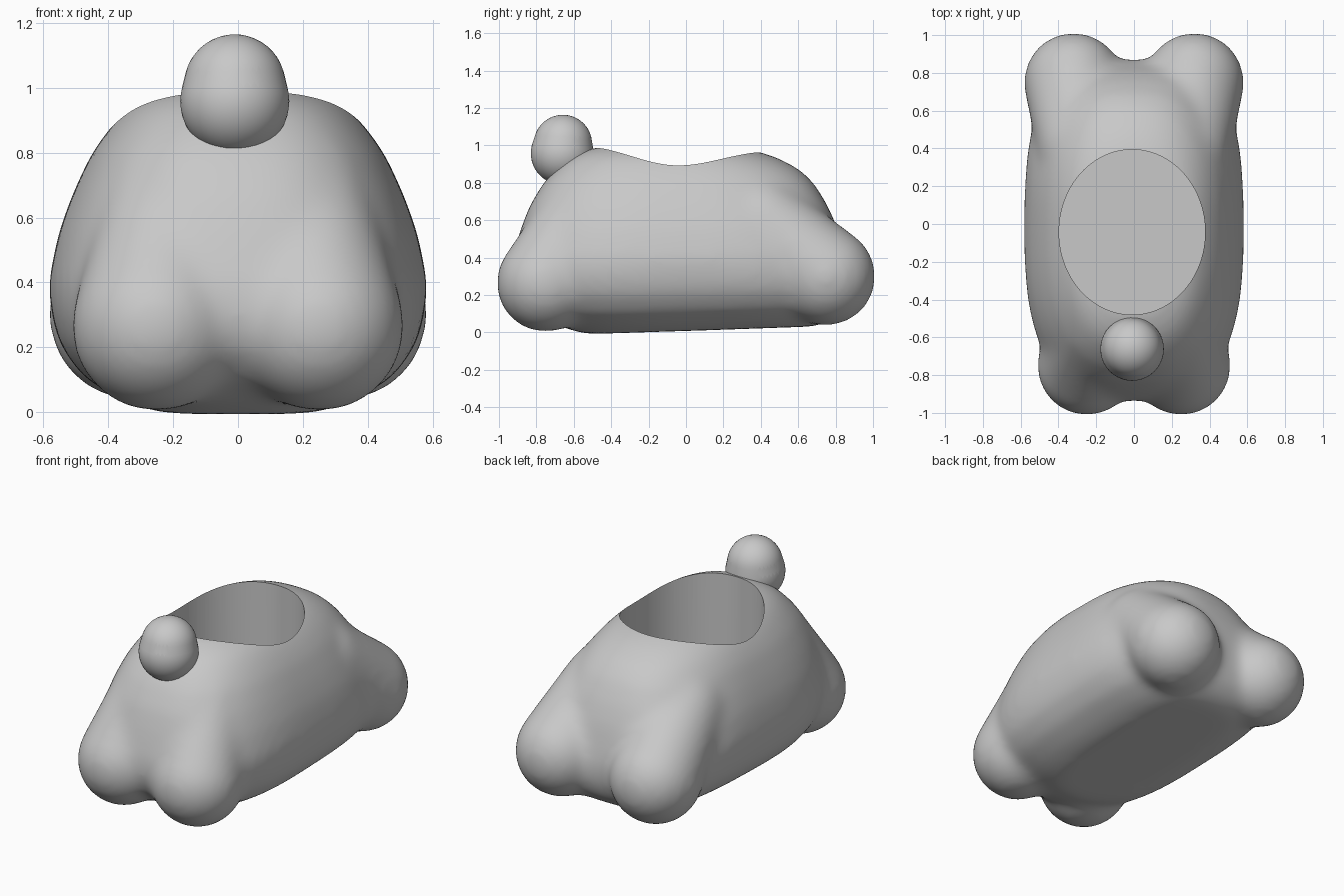
import bpy, bmesh, math
from mathutils import Vector, Matrix

if "Cube" in bpy.data.objects:
    bpy.data.objects.remove(bpy.data.objects["Cube"])

# One plain grey clay
clay = bpy.data.materials.new("grey_clay")
clay.use_nodes = True
GREY = (0.58, 0.58, 0.58, 1)
clay.diffuse_color = GREY
clay.node_tree.nodes["Principled BSDF"].inputs["Base Color"].default_value = GREY


def finish(bm, name):
    bmesh.ops.recalc_face_normals(bm, faces=bm.faces)
    mesh = bpy.data.meshes.new(name)
    bm.to_mesh(mesh)
    bm.free()
    mesh.materials.append(clay)
    ob = bpy.data.objects.new(name, mesh)
    bpy.context.collection.objects.link(ob)
    return ob


def add_limb(bm, a, ra, b, rb):
    """Tapered capsule between two balls."""
    part = bmesh.new()
    for centre, radius in ((a, ra), (b, rb)):
        bmesh.ops.create_icosphere(part, subdivisions=4, radius=radius,
                                   matrix=Matrix.Translation(centre))
    hull = bmesh.ops.convex_hull(part, input=part.verts)
    bmesh.ops.delete(part, geom=list({v for v in hull["geom_interior"]
                     if isinstance(v, bmesh.types.BMVert)}), context="VERTS")
    temp = bpy.data.meshes.new("limb_temp")
    part.to_mesh(temp)
    part.free()
    bm.from_mesh(temp)
    bpy.data.meshes.remove(temp)


def smooth(ob, degrees):
    bpy.ops.object.select_all(action="DESELECT")
    ob.select_set(True)
    bpy.context.view_layer.objects.active = ob
    bpy.ops.object.shade_smooth_by_angle(angle=math.radians(degrees))


# Torso: rounded outlines stacked upward (height, front, back, half width)
LEVELS = [(-.008, -.54, .7, .27), (.03, -.67, .78, .37), (.1, -.82, .84, .48),
          (.2, -.91, .87, .55), (.3, -.94, .87, .577), (.4, -.93, .85, .583),
          (.55, -.885, .81, .553), (.67, -.84, .76, .51), (.79, -.77, .69, .455),
          (.87, -.7, .61, .4), (.93, -.63, .5, .345), (.965, -.56, .4, .29),
          (.995, -.47, .22, .2)]
SIDES = 64
bm = bmesh.new()
rings = []
for z, front, back, width in LEVELS:
    ring = []
    for i in range(SIDES):
        t = math.tau * i / SIDES
        c, s = math.cos(t), math.sin(t)
        # the rump is boxier low down, rounder near the top
        power = 2 / (2.7 if s < 0 else 3.6 - 1.3 * max(z, 0))
        x = width * math.copysign(abs(c) ** power, c)
        y = (front + back) / 2 + (back - front) / 2 * math.copysign(abs(s) ** power, s)
        lift = .035 * max(0, y + .45) * (1 - z) ** 2
        ring.append(bm.verts.new((x, y, z + lift)))
    rings.append(ring)
for low, high in zip(rings, rings[1:]):
    for i in range(SIDES):
        j = (i + 1) % SIDES
        bm.faces.new((low[i], low[j], high[j], high[i]))
bm.faces.new(rings[0][::-1])
bm.faces.new(rings[-1])

# Legs, mirrored left and right
for side in (-1, 1):
    add_limb(bm, Vector((.25 * side, -.75, .265)), .265, Vector((.19 * side, -.53, .68)), .21)
    add_limb(bm, Vector((.32 * side, .75, .3)), .265, Vector((.26 * side, .4, .58)), .25)
body = finish(bm, "body")

# Melt torso and legs into one soft skin
remesh = body.modifiers.new("melt", "REMESH")
remesh.mode = "VOXEL"
remesh.voxel_size = 0.02
soften = body.modifiers.new("soften", "SMOOTH")
soften.factor = 0.5
soften.iterations = 45

# Oval hollow sunk straight down from the top
bm = bmesh.new()
bmesh.ops.create_cone(bm, cap_ends=True, segments=96, radius1=1, radius2=1, depth=1.4,
                      matrix=Matrix.Translation((-.01, -.043, .8)) @ Matrix.Diagonal((.387, .437, 1, 1)))
cutter = finish(bm, "hollow_cutter")
cutter.hide_render = True
cutter.hide_set(True)
cut = body.modifiers.new("hollow", "BOOLEAN")
cut.operation = "DIFFERENCE"
cut.solver = "EXACT"
cut.object = cutter

# Bake the modifiers and drop the cutter
graph = bpy.context.evaluated_depsgraph_get()
body_mesh = bpy.data.meshes.new_from_object(body.evaluated_get(graph))
body.modifiers.clear()
body.data = body_mesh
body_mesh.materials.clear()
body_mesh.materials.append(clay)
bpy.data.objects.remove(cutter)
smooth(body, 35)

# Egg-shaped knob above the front
bm = bmesh.new()
add_limb(bm, Vector((-.01, -.658, 1.008)), .156, Vector((-.01, -.662, .958)), .168)
smooth(finish(bm, "knob"), 40)
